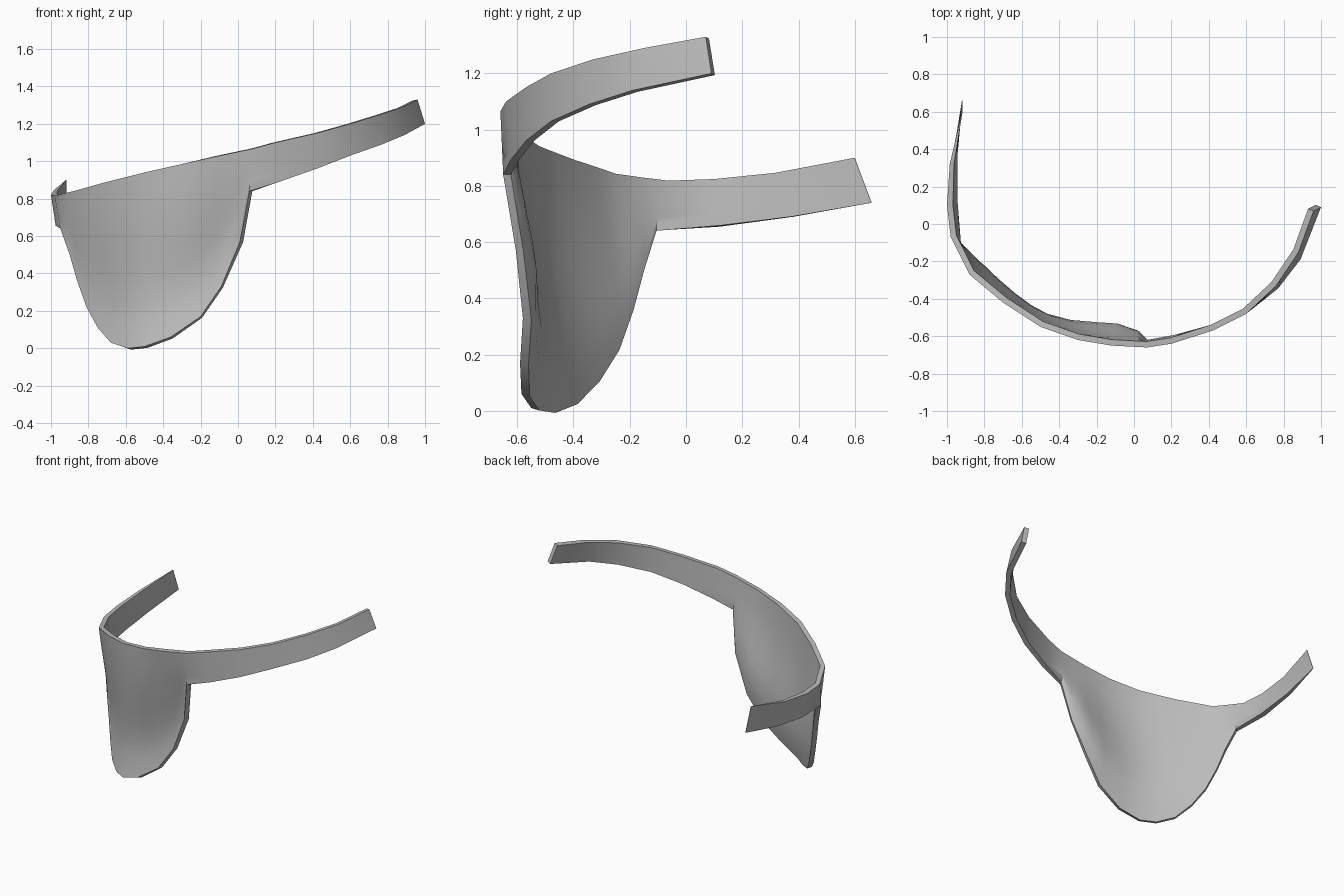
import bpy, bmesh, math
from mathutils import Vector

cube = bpy.data.objects.get("Cube")
if cube:
    bpy.data.objects.remove(cube)

ROWS = 8

# Left strap: outer top and bottom edges, from its free end to the patch
left_top = [(-.92, .60, .90), (-.985, .32, .845), (-1, .10, .82)]
left_bottom = [(-.92, .66, .74), (-.965, .38, .69), (-.975, .12, .655)]

# Patch: brow edge (midpoints are added) and the rounded hanging edge
brow = [(-.98, -.07, .815), (-.88, -.27, .84), (-.70, -.42, .89), (-.50, -.55, .94),
        (-.30, -.62, .985), (-.12, -.65, 1.025), (.07, -.66, 1.065)]
hem = [(-.95, -.125, .64), (-.90, -.17, .5), (-.86, -.21, .36), (-.81, -.26, .22),
       (-.75, -.33, .11), (-.68, -.41, .03), (-.59, -.49, 0), (-.50, -.55, .01),
       (-.36, -.585, .06), (-.20, -.59, .17), (-.09, -.58, .33), (.01, -.605, .57),
       (.06, -.65, .84)]

# Right strap, from the patch to its free end
right_top = [(.20, -.64, 1.10), (.42, -.57, 1.15), (.60, -.48, 1.20),
             (.76, -.33, 1.25), (.88, -.15, 1.29), (.96, .07, 1.33)]
right_bottom = [(.22, -.625, .89), (.42, -.57, .96), (.60, -.48, 1.03),
                (.77, -.345, 1.09), (.89, -.19, 1.14), (1, .09, 1.20)]


def with_midpoints(points):
    points = [Vector(p) for p in points]
    result = [points[0]]
    for a, b in zip(points, points[1:]):
        result += [(a + b) / 2, b]
    return result


top = [Vector(p) for p in left_top] + with_midpoints(brow) + [Vector(p) for p in right_top]
bottom = [Vector(p) for p in left_bottom + hem + right_bottom]

# One continuous sheet, with a shallow inward dent low on the patch
bm = bmesh.new()
columns = []
for i, (a, b) in enumerate(zip(top, bottom)):
    u = (i - len(left_top)) / (len(hem) - 1)
    dent = .05 * math.sin(math.pi * u ** 1.5) if 0 < u < 1 else 0
    column = []
    for r in range(ROWS + 1):
        t = r / ROWS
        p = a.lerp(b, t)
        p.y += dent * math.sin(math.pi * t ** 2.2)
        column.append(bm.verts.new(p))
    columns.append(column)
for c, d in zip(columns, columns[1:]):
    for r in range(ROWS):
        bm.faces.new((c[r], c[r + 1], d[r + 1], d[r]))
mesh = bpy.data.meshes.new("eye_patch")
bm.to_mesh(mesh)
bm.free()
patch = bpy.data.objects.new("eye_patch_with_strap", mesh)
bpy.context.collection.objects.link(patch)

# Thickness, tapering to the left strap's free end
group = patch.vertex_groups.new(name="thickness")
group.add(list(range(len(mesh.vertices))), 1, 'REPLACE')
for i, weight in enumerate((.1, .7)):
    group.add(list(range(i * (ROWS + 1), (i + 1) * (ROWS + 1))), weight, 'REPLACE')
solid = patch.modifiers.new("thickness", 'SOLIDIFY')
solid.thickness = .032
solid.offset = -1
solid.vertex_group = group.name

# Grey material
grey = bpy.data.materials.new("plain_grey")
grey.use_nodes = True
colour = (.5, .5, .5, 1)
grey.diffuse_color = colour
grey.node_tree.nodes["Principled BSDF"].inputs["Base Color"].default_value = colour
mesh.materials.append(grey)

# Smooth faces with a crisp rim
bpy.ops.object.select_all(action='DESELECT')
patch.select_set(True)
bpy.context.view_layer.objects.active = patch
bpy.ops.object.modifier_apply(modifier=solid.name)
bpy.ops.object.shade_smooth_by_angle(angle=math.radians(40))
